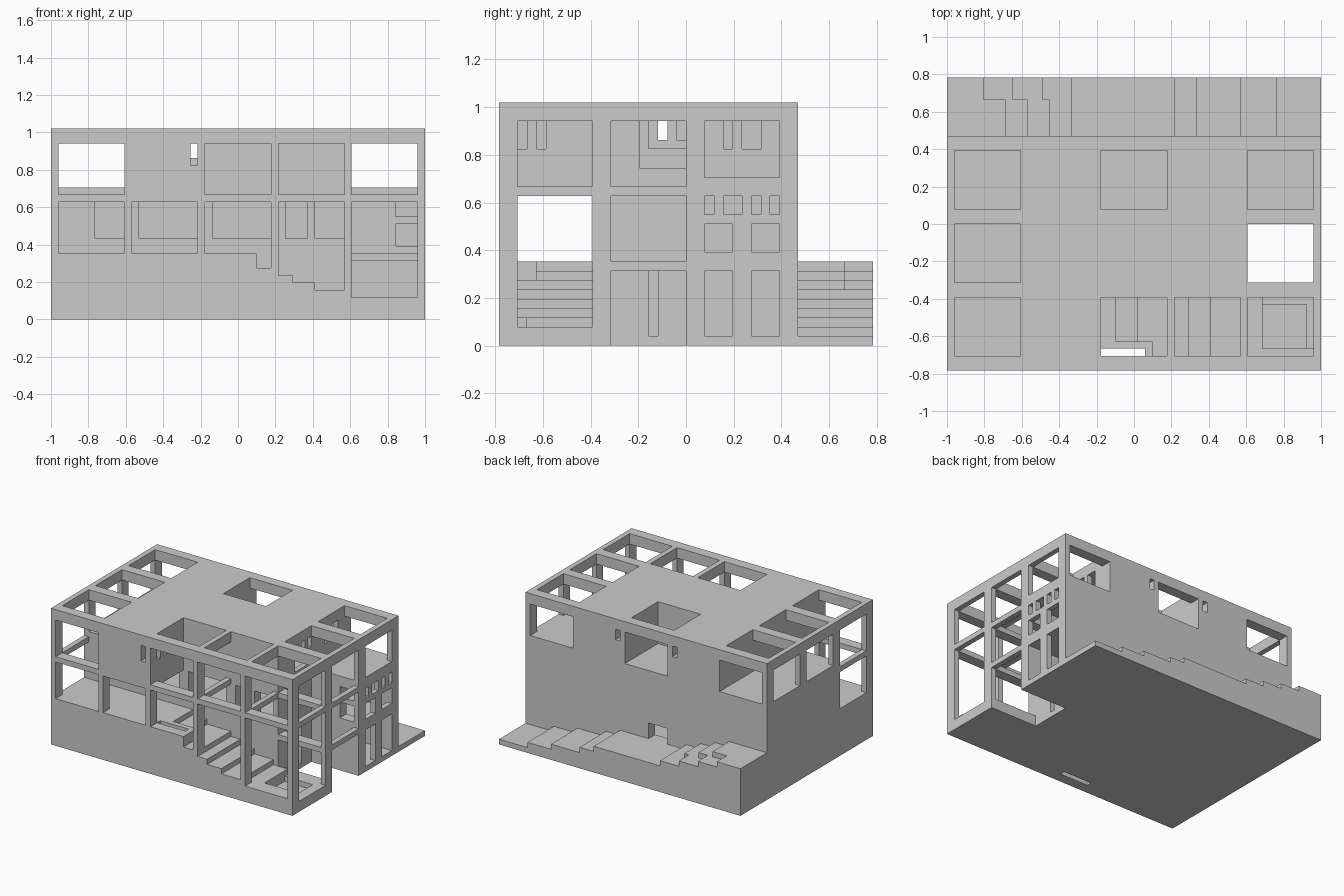
import bpy, bmesh

if "Cube" in bpy.data.objects:
    bpy.data.objects.remove(bpy.data.objects["Cube"])

U = 2 / 51                  # building module: 51 x 40 x 26 units
NX, NY, NZ = 51, 40, 26
COLS = [1, 11, 21, 31, 41]  # bay starts along x, 9 wide
ROWS = [2, 12, 22]          # bay starts along y, 8 deep
cells = {}


def fill(part, x0, x1, y0, y1, z0, z1):
    for x in range(x0, x1):
        for y in range(y0, y1):
            for z in range(z0, z1):
                cells[x, y, z] = part


def cut(x0, x1, y0, y1, z0, z1):
    for x in range(x0, x1):
        for y in range(y0, y1):
            for z in range(z0, z1):
                cells.pop((x, y, z), None)


# main masses: hillside base, storeys, roof
fill("base_block", 0, NX, 0, 32, 0, 9)
fill("storey_walls", 0, NX, 0, 32, 9, 24)
fill("roof_frame", 0, NX, 0, 32, 24, 26)

# stepped rear terrain, with shorter treads along the outer edge
for y0, y1, stops in ((32, 37, (8, 11, 14)), (37, 40, (5, 9, 13))):
    x = 0
    for level, end in zip(range(9, 0, -1), stops + (17, 31, 34, 40, 45, 51)):
        fill("rear_steps", x, end, y0, y1, 0, level)
        x = end

# front arcade and its openings
cut(1, 50, 2, 10, 9, 16)
for c in COLS:
    cut(c, c + 9, 0, 2, 9, 16)
    if c != 11:
        cut(c, c + 9, 0, 2, 17, 24)
        cut(c, c + 9, 2, 10, 16, 17)

# front stair descending to the right, pit and light shaft
for x0, x1, y0, y1, z in ((23, 26, 4, 10, 8), (26, 31, 4, 10, 7),
                          (28, 31, 2, 4, 7), (31, 33, 2, 10, 6),
                          (33, 36, 2, 10, 5), (36, 40, 2, 10, 4),
                          (40, 50, 2, 10, 3), (43, 50, 3, 10, 2),
                          (43, 49, 3, 9, 1), (28, 30, 0, 2, 7),
                          (31, 33, 0, 2, 6), (33, 36, 0, 2, 5),
                          (36, 40, 0, 2, 4), (41, 50, 0, 2, 3)):
    cut(x0, x1, y0, y1, z, 9)
cut(21, 27, 2, 3, 0, 9)

# open roof bays
for c, r in ((1, 2), (1, 12), (1, 22), (21, 22), (21, 2), (31, 2),
             (41, 2), (41, 12), (41, 22)):
    cut(c, c + 9, r, r + 8, 24, 26)

# upper terraces: left strip, front court, right strip, rear court
cut(1, 10, 2, 10, 17, 24)
cut(1, 10, 10, 30, 18, 24)
cut(21, 50, 2, 10, 17, 24)
cut(41, 50, 20, 30, 18, 24)
cut(21, 30, 22, 30, 18, 24)
for c in (1, 21, 41):
    cut(c, c + 9, 30, 32, 18, 24)

# left side openings
cut(0, 1, 2, 10, 9, 16)
for r in ROWS:
    cut(0, 1, r, r + 8, 17 if r == 2 else 18, 24)

# right side: open frame and full-height notch
cut(50, 51, 2, 10, 2, 16)
cut(50, 51, 2, 3, 3, 16)
cut(41, 50, 12, 20, 0, 26)
cut(50, 51, 12, 20, 0, 8)
cut(50, 51, 12, 20, 9, 16)
for r in ROWS:
    cut(50, 51, r, r + 8, 18 if r == 22 else 17, 24)
for z0, z1 in ((2, 8), (9, 16), (17, 24)):
    cut(41, 50, 10, 12, z0, z1)

# inner rooms
cut(11, 20, 2, 30, 18, 24)
cut(11, 40, 12, 20, 18, 24)
cut(31, 40, 12, 30, 18, 24)
cut(1, 40, 12, 30, 9, 16)
cut(21, 40, 12, 30, 1, 8)
cut(41, 50, 22, 30, 1, 8)
cut(41, 50, 22, 30, 9, 16)

# right rear room windows and doors
for y0, y1 in ((22, 25), (27, 30)):
    cut(50, 51, y0, y1, 1, 8)
    cut(50, 51, y0, y1, 10, 13)
for y0, y1 in ((22, 23), (24, 26), (27, 28), (29, 30)):
    cut(50, 51, y0, y1, 14, 16)
cut(47, 50, 20, 22, 14, 16)
cut(47, 50, 20, 22, 10, 13)
cut(40, 41, 16, 17, 1, 8)

# arcade back wall windows
for x0, x1 in ((6, 10), (12, 20), (22, 30), (32, 35), (36, 40)):
    cut(x0, x1, 10, 12, 11, 16)

# upper room slot windows
cut(19, 20, 0, 2, 21, 24)
for y0 in (2, 4):
    cut(20, 21, y0, y0 + 1, 21, 24)
for y0, y1, z0, z1 in ((15, 16, 21, 24), (17, 18, 22, 24), (19, 20, 22, 24),
                       (15, 20, 19, 21), (24, 25, 21, 24), (26, 28, 21, 24)):
    cut(40, 41, y0, y1, z0, z1)
cut(10, 11, 17, 18, 22, 24)
cut(22, 23, 20, 22, 22, 24)
for x0 in (19, 31):
    cut(x0, x0 + 1, 30, 32, 22, 24)

# rear basement door
cut(21, 25, 30, 32, 5, 8)

# skin each part: exposed cell sides merged into rectangles
meshes = {p: bmesh.new() for p in sorted(set(cells.values()))}
sides = {}
for cell, part in cells.items():
    for axis in range(3):
        for s in (-1, 1):
            n = list(cell)
            n[axis] += s
            if tuple(n) not in cells:
                a, b = (axis + 1) % 3, (axis + 2) % 3
                key = (part, axis, s, cell[axis] + (s > 0))
                sides.setdefault(key, set()).add((cell[a], cell[b]))

for (part, axis, s, level), todo in sides.items():
    bm = meshes[part]
    a, b = (axis + 1) % 3, (axis + 2) % 3
    while todo:
        p0, q0 = min(todo)
        q1 = q0
        while (p0, q1) in todo:
            q1 += 1
        p1 = p0
        while all((p1, q) in todo for q in range(q0, q1)):
            todo -= {(p1, q) for q in range(q0, q1)}
            p1 += 1
        ring = [(p0, q0), (p1, q0), (p1, q1), (p0, q1)]
        verts = []
        for p, q in ring[::s]:
            v = [0, 0, 0]
            v[axis], v[a], v[b] = level, p, q
            verts.append(bm.verts.new(((v[0] - NX / 2) * U,
                                       (v[1] - NY / 2) * U, v[2] * U)))
        bm.faces.new(verts)

for part, bm in meshes.items():
    bmesh.ops.remove_doubles(bm, verts=bm.verts[:], dist=0.0001)
    mesh = bpy.data.meshes.new(part)
    bm.to_mesh(mesh)
    bm.free()
    bpy.context.collection.objects.link(bpy.data.objects.new(part, mesh))
